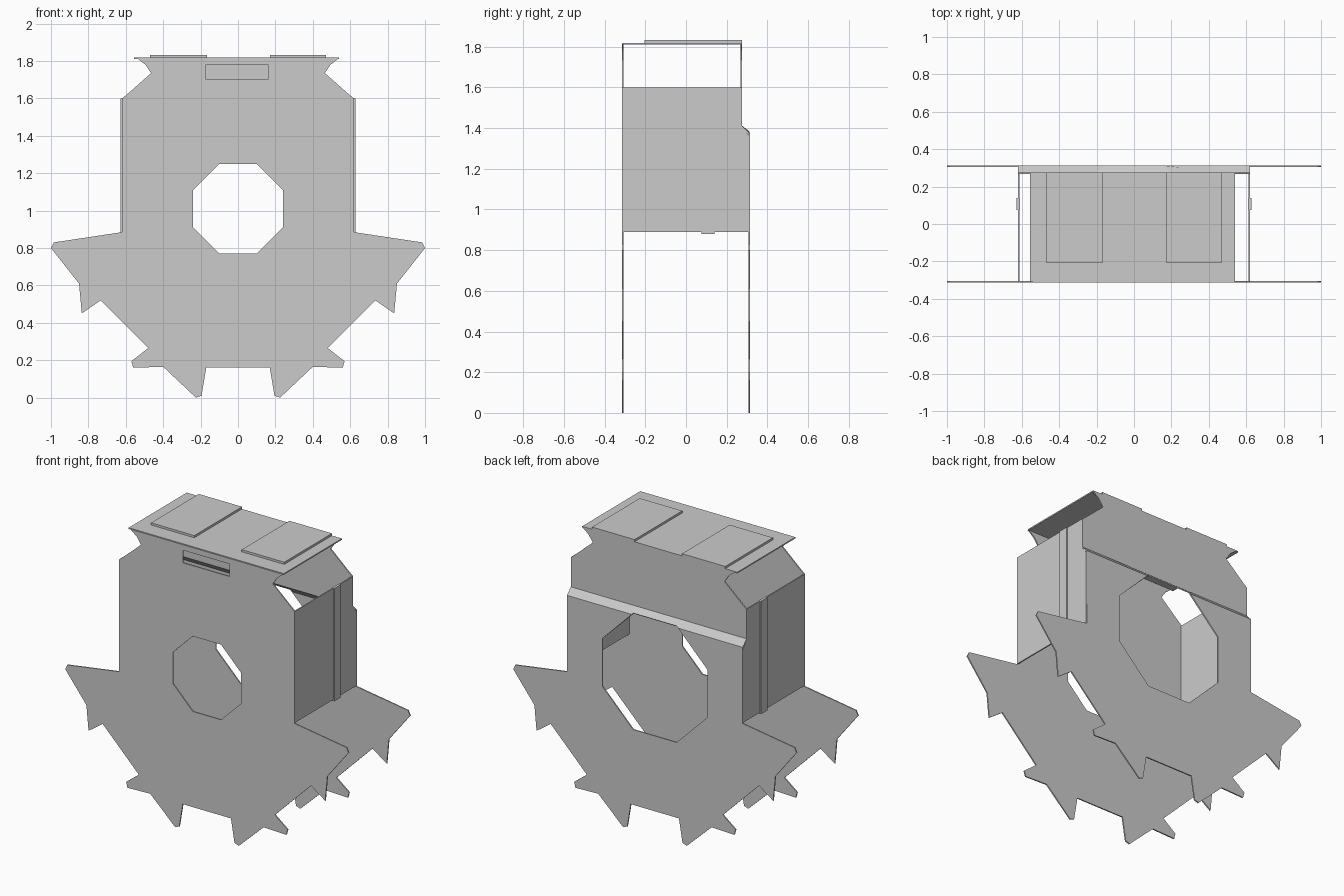
import bpy, bmesh, math
from mathutils import Vector

if "Cube" in bpy.data.objects:
    bpy.data.objects.remove(bpy.data.objects["Cube"])

T = 0.008  # sheet thickness

# Right half of the plate silhouette (x, z), bottom to top
HALF = [(0.17, 0.16), (0.195, 0.01), (0.225, 0.0), (0.40, 0.165), (0.56, 0.16),
        (0.57, 0.195), (0.48, 0.265), (0.735, 0.52), (0.835, 0.45), (0.85, 0.61),
        (1.0, 0.80), (0.985, 0.83), (0.62, 0.885), (0.62, 1.60), (0.595, 1.62),
        (0.465, 1.735), (0.495, 1.78), (0.54, 1.815)]
OUTLINE = HALF + [(-x, z) for x, z in reversed(HALF)]


def octagon(apothem, cz):
    r = apothem / math.cos(math.pi / 8)
    angles = [math.pi / 8 + i * math.pi / 4 for i in range(8)]
    return [(r * math.cos(a), cz + r * math.sin(a)) for a in angles]


def plate(name, y, loops, step=None):
    """Thin upright sheet with holes; step = (z_low, z_high, shift) bends it in y."""
    bm = bmesh.new()
    for loop in loops:
        vs = [bm.verts.new((x, y, z)) for x, z in loop]
        for i, v in enumerate(vs):
            bm.edges.new((v, vs[(i + 1) % len(vs)]))
    bmesh.ops.triangle_fill(bm, use_beauty=True, edges=bm.edges[:], normal=(0, -1, 0))
    if step:
        low, high, shift = step
        for z in (low, high):
            bmesh.ops.bisect_plane(bm, geom=bm.verts[:] + bm.edges[:] + bm.faces[:],
                                   plane_co=(0, 0, z), plane_no=(0, 0, 1))
        for v in bm.verts:
            if v.co.z > high - 0.001:
                v.co.y += shift
    bmesh.ops.recalc_face_normals(bm, faces=bm.faces[:])
    me = bpy.data.meshes.new(name)
    bm.to_mesh(me)
    bm.free()
    ob = bpy.data.objects.new(name, me)
    bpy.context.collection.objects.link(ob)
    mod = ob.modifiers.new("thickness", 'SOLIDIFY')
    mod.thickness = T
    mod.offset = 0
    return ob


def box(name, lo, hi):
    lo, hi = Vector(lo), Vector(hi)
    bpy.ops.mesh.primitive_cube_add(size=1, location=(lo + hi) / 2)
    ob = bpy.context.object
    ob.name = name
    ob.scale = hi - lo
    return ob


# Front plate: small octagonal opening and a slot near the top
slot = [(-0.17, 1.70), (0.16, 1.70), (0.16, 1.78), (-0.17, 1.78)]
plate("front_plate", -0.31, [OUTLINE, octagon(0.24, 1.01), slot])

# Back plate: larger opening, upper part set inward by a ledge
plate("back_plate", 0.31, [OUTLINE, octagon(0.37, 1.01)], step=(1.37, 1.41, -0.038))

# Side walls: lower wall meets the back plate, upper wall follows the inset
side = [(-0.31, 0.89), (0.31, 0.89), (0.31, 1.36), (0.272, 1.41), (0.272, 1.60), (-0.31, 1.60)]
for s, label in ((-1, "left"), (1, "right")):
    wall = plate(label + "_side_wall", 0, [side])
    for v in wall.data.vertices:
        v.co = (s * 0.617, v.co.x, v.co.z)
    # Vertical seam rib on the wall
    xs = sorted((s * 0.610, s * 0.627))
    box(label + "_wall_rib", (xs[0], 0.075, 0.88), (xs[1], 0.14, 1.60))

# Roof sheet and two raised roof panels
box("roof", (-0.555, -0.31, 1.811), (0.54, 0.276, 1.819))
for name, x0, x1 in (("left_roof_panel", -0.47, -0.165), ("right_roof_panel", 0.17, 0.47)):
    box(name, (x0, -0.205, 1.819), (x1, 0.276, 1.833))
